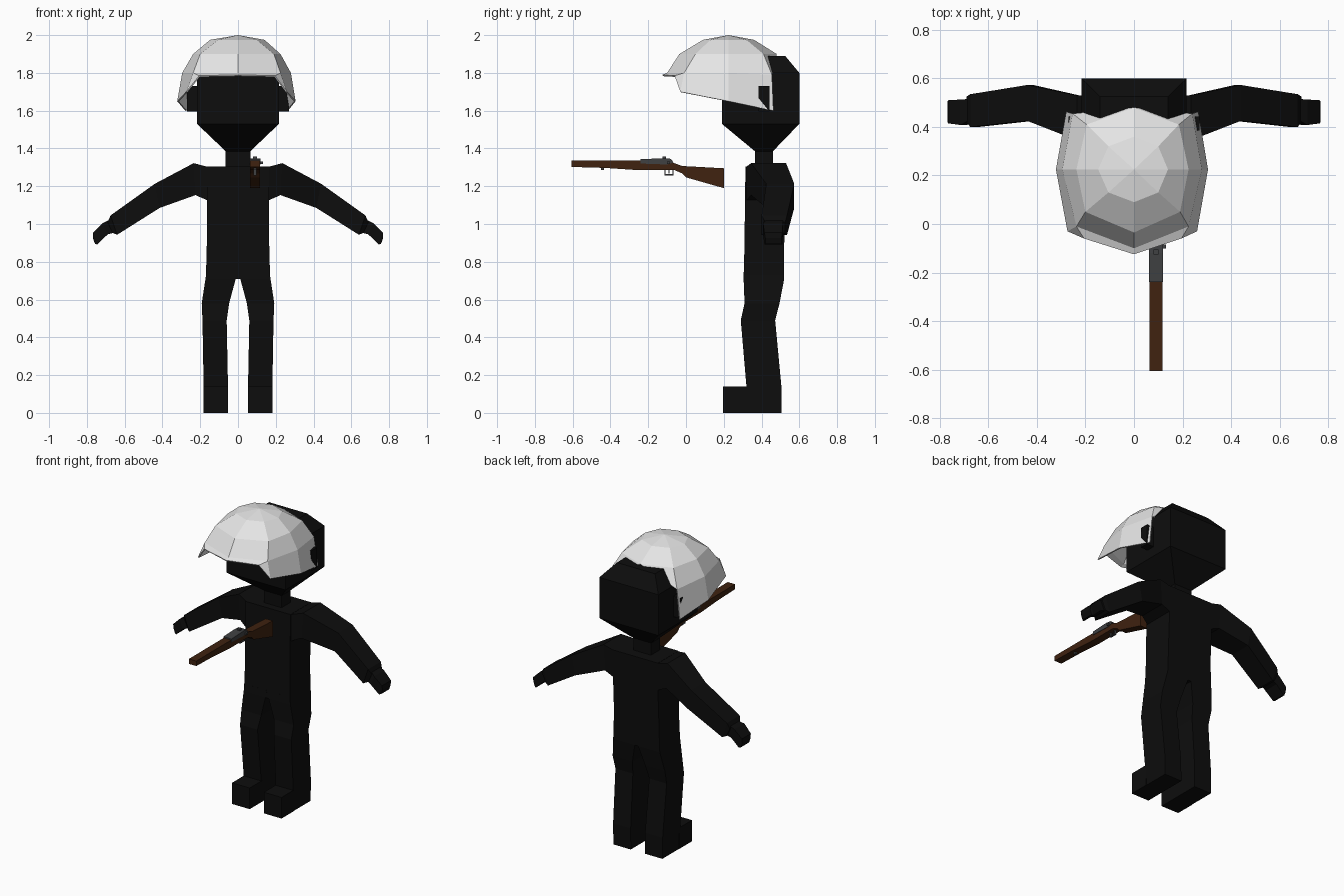
import bpy, bmesh
from mathutils import Vector

if "Cube" in bpy.data.objects:
    bpy.data.objects.remove(bpy.data.objects["Cube"])


def material(name, rgb):
    m = bpy.data.materials.new(name)
    m.diffuse_color = (*rgb, 1)
    m.use_nodes = True
    m.node_tree.nodes["Principled BSDF"].inputs["Base Color"].default_value = m.diffuse_color
    return m


BLACK = material("black cloth", (0.004, 0.004, 0.004))
WHITE = material("white shell", (0.78, 0.78, 0.78))
WOOD = material("brown wood", (0.05, 0.016, 0.005))
STEEL = material("grey steel", (0.05, 0.052, 0.055))


def finish(bm, name, mat, recalc=True):
    if recalc:
        bmesh.ops.recalc_face_normals(bm, faces=bm.faces[:])
    me = bpy.data.meshes.new(name)
    bm.to_mesh(me)
    bm.free()
    me.materials.append(mat)
    ob = bpy.data.objects.new(name, me)
    bpy.context.collection.objects.link(ob)
    return ob


def loft(name, rings, mat):
    """Skin a closed tube through equal-sized rings and cap both ends."""
    bm = bmesh.new()
    vs = [[bm.verts.new(p) for p in r] for r in rings]
    n = len(rings[0])
    for a, b in zip(vs, vs[1:]):
        for i in range(n):
            j = (i + 1) % n
            bm.faces.new((a[i], a[j], b[j], b[i]))
    bm.faces.new(vs[0])
    bm.faces.new(vs[-1])
    return finish(bm, name, mat)


def rect(z, x0, x1, y0, y1):
    return [(x0, y0, z), (x1, y0, z), (x1, y1, z), (x0, y1, z)]


def box(name, x0, x1, y0, y1, z0, z1, mat):
    return loft(name, [rect(z0, x0, x1, y0, y1), rect(z1, x0, x1, y0, y1)], mat)


def plate(name, profile, x0, x1, mat):
    """Side profile (y, z) given thickness along x."""
    return loft(name, [[(x, y, z) for y, z in profile] for x in (x0, x1)], mat)


# Torso, neck and head
loft("torso", [rect(z, -w, w, y0, y1) for z, w, y0, y1 in (
    (0.71, 0.17, 0.305, 0.52), (0.9, 0.165, 0.31, 0.52),
    (1.12, 0.165, 0.312, 0.53), (1.305, 0.165, 0.315, 0.53))], BLACK)
loft("head", [rect(z, -w, w, y0, y1) for z, w, y0, y1 in (
    (1.29, 0.065, 0.365, 0.46), (1.385, 0.065, 0.365, 0.46),
    (1.53, 0.217, 0.19, 0.60), (1.80, 0.217, 0.19, 0.60),
    (1.89, 0.14, 0.27, 0.525))], BLACK)

# Limbs, mirrored left and right
for s, side in ((1, "left"), (-1, "right")):
    loft(side + "_leg", [rect(z, s * a, s * b, y0, y1) for z, a, b, y0, y1 in (
        (0, 0.052, 0.18, 0.315, 0.505), (0.14, 0.053, 0.182, 0.32, 0.505),
        (0.49, 0.06, 0.188, 0.29, 0.472), (0.58, 0.047, 0.192, 0.31, 0.495),
        (0.71, 0.012, 0.172, 0.305, 0.52), (0.76, 0.0, 0.166, 0.306, 0.52))], BLACK)
    box(side + "_foot", s * 0.052, s * 0.182, 0.197, 0.33, 0, 0.14, BLACK)
    # each station: lower x, z then upper x, z then y range
    loft(side + "_arm", [[(s * xl, y0, zl), (s * xl, y1, zl), (s * xu, y1, zu), (s * xu, y0, zu)]
                         for xl, zl, xu, zu, y0, y1 in (
        (0.15, 1.12, 0.15, 1.30, 0.315, 0.53),
        (0.225, 1.153, 0.235, 1.322, 0.345, 0.53),
        (0.415, 1.085, 0.44, 1.213, 0.425, 0.573),
        (0.64, 0.943, 0.675, 1.045, 0.40, 0.535),
        (0.665, 0.953, 0.69, 1.01, 0.42, 0.525))], BLACK)
    loft(side + "_hand", [[(s * xl, y0, zl), (s * xl, y1, zl), (s * xu, y1, zu), (s * xu, y0, zu)]
                          for xl, zl, xu, zu, y0, y1 in (
        (0.65, 0.955, 0.685, 1.02, 0.425, 0.515),
        (0.69, 0.945, 0.715, 1.005, 0.408, 0.513),
        (0.745, 0.892, 0.767, 0.955, 0.415, 0.51),
        (0.757, 0.895, 0.768, 0.925, 0.42, 0.505))], BLACK)
    box(side + "_ear_cup", s * 0.20, s * 0.27, 0.385, 0.443, 1.595, 1.73, BLACK)

# Faceted helmet shell: columns run front, front corner, side, back corner, back
RING1 = [(0, 0.09, 1.975), (0.10, 0.13, 1.975), (0.14, 0.225, 1.975), (0.10, 0.32, 1.975), (0, 0.36, 1.975)]
RING2 = [(0, -0.035, 1.90), (0.19, 0.05, 1.90), (0.225, 0.225, 1.90), (0.185, 0.41, 1.90), (0, 0.48, 1.90)]
RING3 = [(0, -0.10, 1.80), (0.225, -0.01, 1.80), (0.28, 0.225, 1.80), (0.24, 0.455, 1.79)]
RING4 = [(0.26, -0.03, 1.70), (0.305, 0.225, 1.65), (0.265, 0.463, 1.60)]
LIP = [(0, -0.125, 1.79), (0.195, -0.06, 1.785)]
TOP = (0, 0.225, 2.0)
bm = bmesh.new()
for s in (1, -1):
    polys = [(TOP, RING1[i], RING1[i + 1]) for i in range(4)]
    polys += [(RING1[i], RING2[i], RING2[i + 1], RING1[i + 1]) for i in range(4)]
    polys += [(RING2[i], RING3[i], RING3[i + 1], RING2[i + 1]) for i in range(3)]
    polys += [(RING3[i + 1], RING4[i], RING4[i + 1], RING3[i + 2]) for i in range(2)]
    polys += [(RING2[4], RING2[3], RING3[3])]                    # back rim
    polys += [(RING3[0], LIP[0], LIP[1], RING3[1]), (RING3[1], LIP[1], RING4[0])]
    for p in polys:
        # the right side bulges slightly wider
        k = 1 if s > 0 else -1.055
        vs = [bm.verts.new((x * k, y, z)) for x, y, z in p]
        bm.faces.new(vs)
bmesh.ops.remove_doubles(bm, verts=bm.verts[:], dist=0.0005)
bmesh.ops.recalc_face_normals(bm, faces=bm.faces[:])
bm.faces.ensure_lookup_table()
crown = max(bm.faces, key=lambda f: f.calc_center_median().z)
if crown.normal.z < 0:
    bmesh.ops.reverse_faces(bm, faces=bm.faces[:])
helmet = finish(bm, "helmet_shell", WHITE, recalc=False)
mod = helmet.modifiers.new("thickness", 'SOLIDIFY')
mod.thickness = 0.008
mod.offset = -1

# Rifle pointing forward
plate("rifle_stock", [(-0.605, 1.335), (-0.24, 1.335), (-0.07, 1.325), (-0.02, 1.307),
                      (0.20, 1.295), (0.20, 1.19), (0.0, 1.247), (-0.02, 1.268),
                      (-0.06, 1.285), (-0.25, 1.285), (-0.43, 1.297), (-0.605, 1.302)],
      0.063, 0.117, WOOD)
plate("rifle_receiver", [(-0.24, 1.32), (-0.24, 1.343), (-0.12, 1.348), (-0.08, 1.345), (-0.065, 1.325),
                         (-0.10, 1.315)], 0.061, 0.12, STEEL)
box("rifle_sight", 0.08, 0.10, -0.125, -0.105, 1.34, 1.357, STEEL)
box("rifle_bolt_handle", 0.11, 0.132, -0.10, -0.085, 1.318, 1.332, STEEL)
box("sling_mount", 0.082, 0.098, -0.45, -0.435, 1.285, 1.30, STEEL)
# Trigger guard from three thin bars, plus trigger
for i, (y0, y1, z0, z1) in enumerate(((-0.115, -0.108, 1.262, 1.288), (-0.115, -0.065, 1.258, 1.264),
                                      (-0.072, -0.065, 1.262, 1.288))):
    box("trigger_guard_%d" % i, 0.083, 0.097, y0, y1, z0, z1, STEEL)
box("trigger", 0.087, 0.093, -0.092, -0.087, 1.268, 1.288, STEEL)
